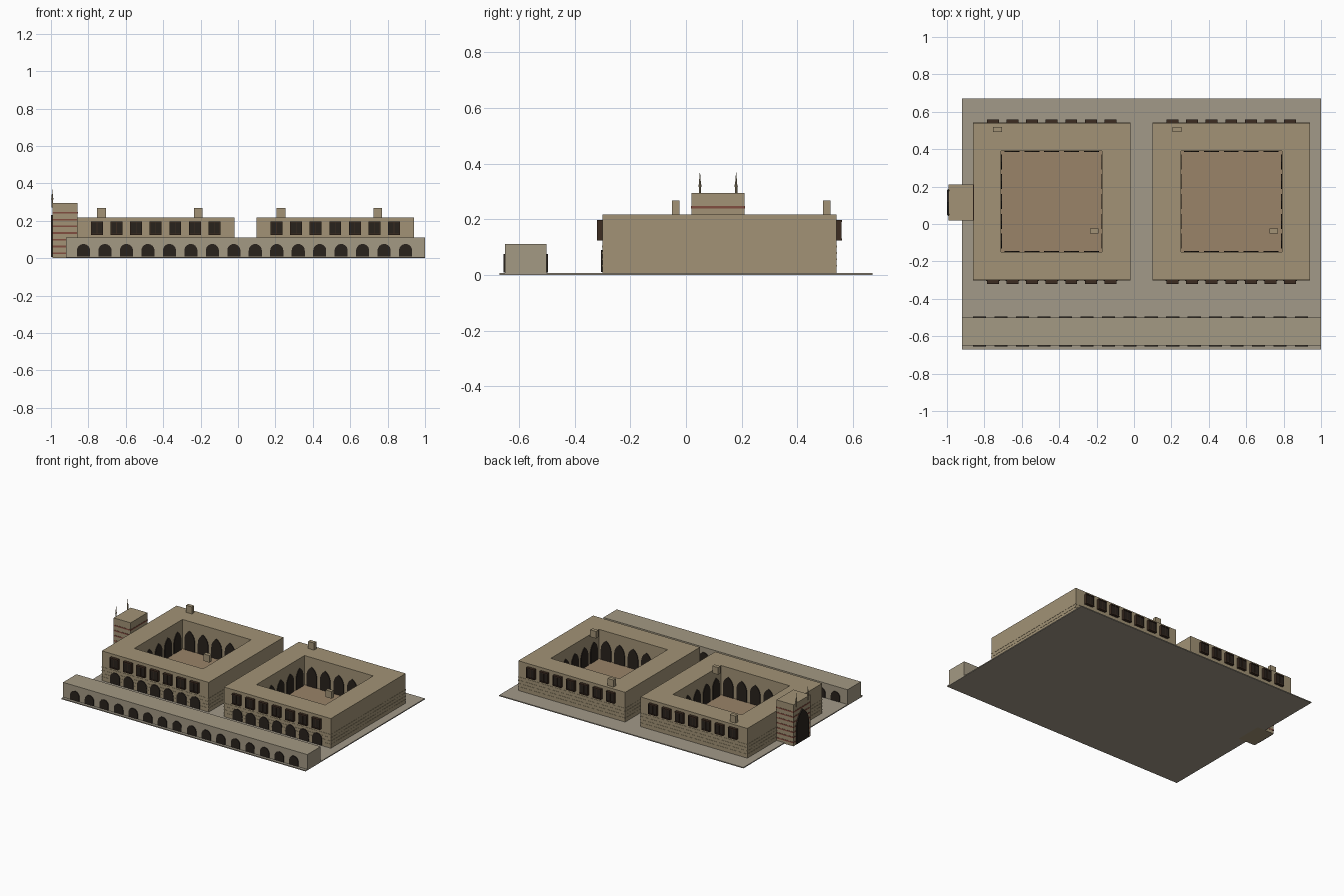
import bpy, bmesh
from math import pi, sin, cos, sqrt
from mathutils import Matrix

if "Cube" in bpy.data.objects:
    bpy.data.objects.remove(bpy.data.objects["Cube"])


def mat(name, rgb):
    m = bpy.data.materials.new(name)
    m.diffuse_color = (*rgb, 1)
    m.use_nodes = True
    m.node_tree.nodes["Principled BSDF"].inputs["Base Color"].default_value = m.diffuse_color
    return m


STONE = mat("sandstone", (0.36, 0.29, 0.18))
PALE = mat("pale_stone", (0.37, 0.32, 0.23))
PAVE = mat("paving", (0.36, 0.32, 0.25))
EARTH = mat("court_earth", (0.32, 0.23, 0.14))
DARK = mat("dark_opening", (0.022, 0.016, 0.012))
WOOD = mat("dark_wood", (0.045, 0.025, 0.015))
RED = mat("red_stone", (0.22, 0.075, 0.05))


def finish(name, bm, m):
    bmesh.ops.recalc_face_normals(bm, faces=bm.faces)
    me = bpy.data.meshes.new(name)
    bm.to_mesh(me)
    bm.free()
    me.materials.append(m)
    ob = bpy.data.objects.new(name, me)
    bpy.context.collection.objects.link(ob)
    return ob


def add_box(bm, x0, x1, y0, y1, z0, z1):
    M = Matrix.Translation(((x0 + x1) / 2, (y0 + y1) / 2, (z0 + z1) / 2)) @ \
        Matrix.Diagonal((x1 - x0, y1 - y0, z1 - z0, 1))
    bmesh.ops.create_cube(bm, size=1, matrix=M)


def box(name, m, *dims):
    bm = bmesh.new()
    add_box(bm, *dims)
    return finish(name, bm, m)


def ring(name, m, cx, cy, outer, inner, z0, z1):
    """Square block with a square hole through it (half sizes)."""
    bm = bmesh.new()
    rows = []
    for r, z in ((outer, z0), (outer, z1), (inner, z1), (inner, z0)):
        rows.append([bm.verts.new((cx + sx * r, cy + sy * r, z))
                     for sx, sy in ((-1, -1), (1, -1), (1, 1), (-1, 1))])
    for a in range(4):
        p, q = rows[a], rows[(a + 1) % 4]
        for i in range(4):
            j = (i + 1) % 4
            bm.faces.new((p[i], p[j], q[j], q[i]))
    return finish(name, bm, m)


def arch_profile(w, h, pointed):
    r = w / 2
    if pointed:
        rise = r * sqrt(3)
        right = [(-r + w * cos(a), h - rise + w * sin(a))
                 for a in (i * pi / 18 for i in range(7))]
        return [(-r, 0), (r, 0)] + right + [(-x, z) for x, z in right[-2::-1]]
    return [(-r, 0), (r, 0)] + [(r * cos(i * pi / 12), h - r + r * sin(i * pi / 12))
                                for i in range(13)]


def arches(name, spots, w, h, z, pointed=False, depth=0.005):
    """Dark arch panels; each spot is (x, y, angle), angle 0 faces -y."""
    bm = bmesh.new()
    prof = arch_profile(w, h, pointed)
    for x, y, ang in spots:
        M = Matrix.Translation((x, y, z)) @ Matrix.Rotation(ang, 4, 'Z')
        vs = [bm.verts.new(M @ Matrix.Translation((px, 0, pz)).translation) for px, pz in prof]
        bmesh.ops.remove_doubles(bm, verts=vs, dist=1e-6)
        f = bm.faces.new([v for v in vs if v.is_valid])
        new = bmesh.ops.extrude_face_region(bm, geom=[f])["geom"]
        push = M.to_3x3() @ Matrix.Translation((0, -depth, 0)).translation
        bmesh.ops.translate(bm, vec=push, verts=[g for g in new if isinstance(g, bmesh.types.BMVert)])
    return finish(name, bm, DARK)


# Paved base
box("paved_base", PAVE, -0.92, 1.0, -0.67, 0.67, 0, 0.007)

# Front arcade with arches on both long sides
box("front_arcade", PALE, -0.92, 1.0, -0.65, -0.50, 0.007, 0.112)
ax = [-0.826 + i * 0.1148 for i in range(16)]
arches("arcade_arches", [(x, -0.65, 0) for x in ax] + [(x, -0.50, pi) for x in ax],
       0.07, 0.067, 0.009)

# Two courtyard buildings
CY, OUT, INN = 0.12, 0.42, 0.27
for side, cx in (("left", -0.44), ("right", 0.52)):
    ring(side + "_courtyard_building", STONE, cx, CY, OUT, INN, 0.007, 0.218)
    box(side + "_court_floor", EARTH, cx - INN, cx + INN, CY - INN, CY + INN, 0.006, 0.011)
    # stone courses on the lower walls
    for i, z in enumerate((0.03, 0.053, 0.076, 0.099)):
        ring(f"{side}_stone_course_{i}", STONE, cx, CY, OUT + 0.0015, OUT - 0.01, z, z + 0.006)
    # pointed arches round the court
    spots = []
    for i in range(5):
        t = (i - 2) * 0.106
        spots += [(cx + t, CY + INN, 0), (cx + t, CY - INN, pi),
                  (cx - INN, CY + t, pi / 2), (cx + INN, CY + t, -pi / 2)]
    arches(side + "_court_arches", spots, 0.08, 0.14, 0.011, True)
    # ground floor arches at the front
    wx = [cx + (i - 3) * 0.1045 for i in range(7)]
    arches(side + "_ground_arches", [(x, CY - OUT, 0) for x in wx], 0.075, 0.08, 0.01)
    # projecting upper windows, front and back
    panes, frames = bmesh.new(), bmesh.new()
    for x in wx:
        for s in (-1, 1):
            def b(bm, x0, x1, d, z0, z1):
                ya, yb = sorted((CY + s * (OUT - 0.002), CY + s * (OUT + d)))
                add_box(bm, x + x0, x + x1, ya, yb, z0, z1)
            b(panes, -0.029, 0.029, 0.016, 0.128, 0.194)
            b(frames, -0.032, 0.032, 0.02, 0.19, 0.197)
            b(frames, -0.032, 0.032, 0.02, 0.124, 0.131)
            for u in (-0.03, 0, 0.03):
                b(frames, u - 0.002, u + 0.002, 0.019, 0.131, 0.19)
    finish(side + "_window_bays", panes, DARK)
    finish(side + "_window_frames", frames, WOOD)
    # roof vents
    for i, (dx, y) in enumerate(((-0.29, 0.505), (0.227, -0.037))):
        box(f"{side}_roof_vent_{i}", STONE, cx + dx - 0.023, cx + dx + 0.023,
            y - 0.013, y + 0.013, 0.218, 0.268)

# Gate tower on the left with red bands
box("gate_tower", STONE, -0.991, -0.858, 0.02, 0.21, 0.0, 0.295)
for i in range(7):
    z = 0.022 + i * 0.036
    box(f"gate_band_{i}", RED, -0.9925, -0.8565, 0.0185, 0.2115, z, z + 0.009)
arches("gate_arch", [(-0.991, 0.115, -pi / 2)], 0.135, 0.225, 0.007, True, 0.009)

# Slender finials on the gate
for i, y in enumerate((0.05, 0.18)):
    bm = bmesh.new()
    for r1, r2, z0, z1 in ((0.004, 0.004, 0.27, 0.315), (0.006, 0.005, 0.315, 0.325),
                           (0.004, 0.0005, 0.325, 0.368)):
        bmesh.ops.create_cone(bm, cap_ends=True, segments=8, radius1=r1, radius2=r2, depth=z1 - z0,
                              matrix=Matrix.Translation((-0.993, y, (z0 + z1) / 2)))
    finish(f"gate_finial_{i}", bm, STONE)
